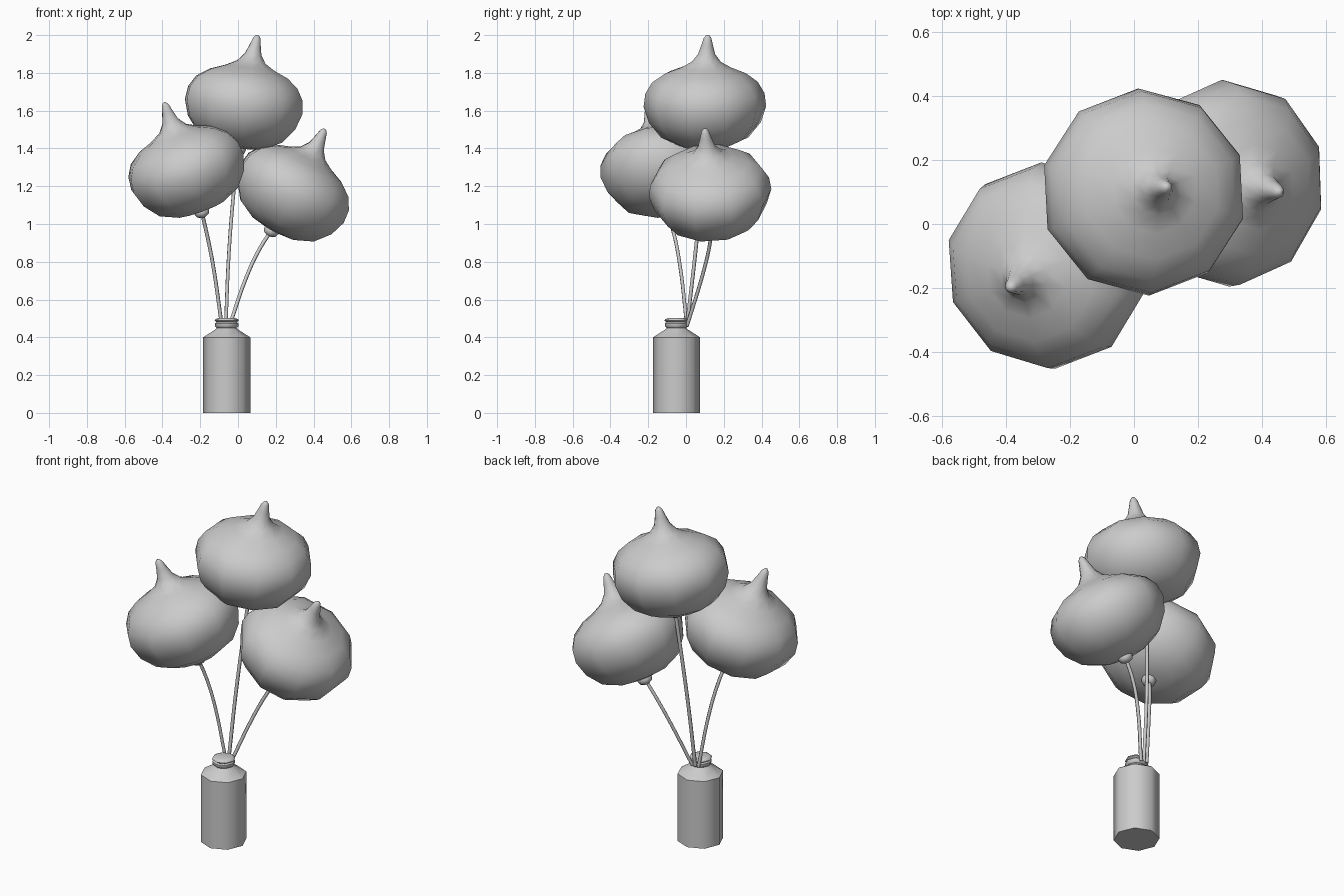
import bpy, bmesh, math
from mathutils import Vector

if "Cube" in bpy.data.objects:
    bpy.data.objects.remove(bpy.data.objects["Cube"])

Z = Vector((0, 0, 1))


def lathe(name, rings, sides, axis=Z, start=0.0, angle=50):
    """Skin a list of (centre, radius) rings that face along axis, capped at both ends."""
    q = Z.rotation_difference(axis)
    bm = bmesh.new()
    loops = []
    for centre, r in rings:
        loop = []
        for i in range(sides):
            a = start + 2 * math.pi * i / sides
            loop.append(bm.verts.new(centre + q @ Vector((r * math.cos(a), r * math.sin(a), 0))))
        loops.append(loop)
    for lo, hi in zip(loops, loops[1:]):
        for i in range(sides):
            j = (i + 1) % sides
            bm.faces.new((lo[i], lo[j], hi[j], hi[i]))
    bm.faces.new(loops[0][::-1])
    bm.faces.new(loops[-1])
    me = bpy.data.meshes.new(name)
    bm.to_mesh(me)
    bm.free()
    ob = bpy.data.objects.new(name, me)
    bpy.context.collection.objects.link(ob)
    bpy.ops.object.select_all(action='DESELECT')
    ob.select_set(True)
    bpy.context.view_layer.objects.active = ob
    bpy.ops.object.shade_smooth_by_angle(angle=math.radians(angle))
    return ob


def stem(name, points):
    """Thin smooth tube through the points."""
    cu = bpy.data.curves.new(name, 'CURVE')
    cu.dimensions = '3D'
    cu.bevel_depth = 0.01
    cu.bevel_resolution = 1
    cu.resolution_u = 5
    cu.use_fill_caps = True
    sp = cu.splines.new('BEZIER')
    sp.bezier_points.add(len(points) - 1)
    for bp, p in zip(sp.bezier_points, points):
        bp.co = p
        bp.handle_left_type = bp.handle_right_type = 'AUTO'
    ob = bpy.data.objects.new(name, cu)
    bpy.context.collection.objects.link(ob)


# Bottle vase: octagonal body, sloped shoulder, ridged neck
base = Vector((-0.06, -0.05, 0))
vase = [(0, .125), (.4, .125), (.44, .062), (.45, .052), (.458, .062), (.474, .062),
        (.48, .054), (.488, .064), (.496, .06), (.502, .045)]
lathe("bottle_vase", [(base + Z * h, r) for h, r in vase], 8)

# Onion-shaped bloom profile: (height along axis, radius)
bloom = [(-.222, .05), (-.212, .13), (-.165, .232), (-.085, .297), (0, .325), (.07, .316),
         (.13, .28), (.175, .215), (.205, .135), (.235, .078), (.275, .046), (.325, .03),
         (.36, .02), (.375, .008)]

# name, bloom centre, axis, tip, points of the stem below the bloom
flowers = [
    ("top", (.03, .1, 1.622), (.13, 0, 1), (.103, .115, 2.0),
     [(-.065, .005, .46), (-.048, .05, .85), (-.02, .085, 1.2)]),
    ("left", (-.268, -.13, 1.277), (-.36, -.12, 1), (-.39, -.2, 1.643),
     [(-.085, .005, .46), (-.135, -.035, .8), (-.17, -.07, .97)]),
    ("right", (.287, .128, 1.163), (.56, -.05, 1), (.46, .1, 1.503),
     [(-.045, .005, .46), (.045, .085, .72), (.11, .12, .86)]),
]

for name, centre, axis, tip, path in flowers:
    centre, axis, tip = Vector(centre), Vector(axis).normalized(), Vector(tip)
    # Bloom whose pointed tip bends toward its own target
    bend = tip - (centre + axis * .375)
    rings = []
    for h, r in bloom:
        t = max(0, (h - .13) / .245)
        rings.append((centre + axis * h + bend * t, r))
    lathe(name + "_bloom", rings, 10, axis, math.radians(93), 80)
    # Small cup under the bloom
    cup = [(-.258, .012), (-.248, .034), (-.225, .042), (-.205, .03)]
    lathe(name + "_cup", [(centre + axis * h, r) for h, r in cup], 8, axis)
    stem(name + "_stem", path + [centre - axis * .22])
